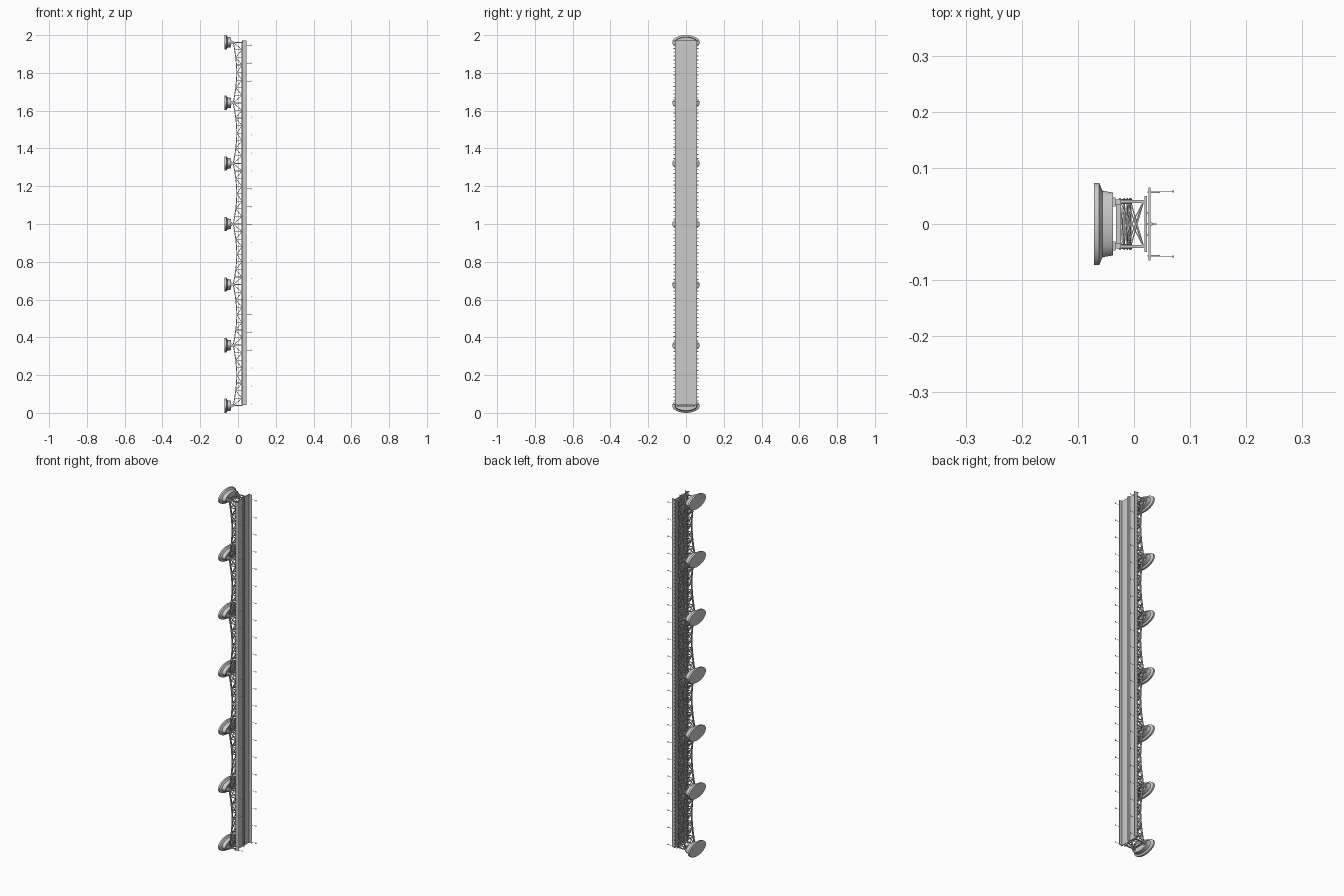
import bpy, bmesh, math
from mathutils import Vector, Matrix

if "Cube" in bpy.data.objects:
    bpy.data.objects.remove(bpy.data.objects["Cube"])

Z0, Z1, SPANS, PANELS = 0.038, 1.962, 6, 8
SPAN = (Z1 - Z0) / SPANS
TOP_X = 0.021


def finish(bm, name, smooth=False):
    bmesh.ops.recalc_face_normals(bm, faces=bm.faces)
    me = bpy.data.meshes.new(name)
    bm.to_mesh(me)
    bm.free()
    ob = bpy.data.objects.new(name, me)
    bpy.context.collection.objects.link(ob)
    if smooth:
        bpy.context.view_layer.objects.active = ob
        ob.select_set(True)
        bpy.ops.object.shade_smooth_by_angle(angle=math.radians(30))
        ob.select_set(False)
    return ob


def box(bm, x0, x1, y0, y1, z0, z1):
    m = Matrix.Translation(((x0 + x1) / 2, (y0 + y1) / 2, (z0 + z1) / 2))
    m = m @ Matrix.Diagonal((x1 - x0, y1 - y0, z1 - z0, 1))
    bmesh.ops.create_cube(bm, size=1, matrix=m)


def bar(bm, a, b, w, d=None):
    """Square bar from a to b; d is its size across y where possible."""
    a, b = Vector(a), Vector(b)
    t = (b - a).normalized()
    side = Vector((0, 1, 0)) if abs(t.y) < 0.6 else Vector((1, 0, 0))
    u = t.cross(side).normalized()
    v = u.cross(t).normalized()
    rot = Matrix((u, v, t)).transposed().to_4x4()
    m = Matrix.Translation((a + b) / 2) @ rot
    m = m @ Matrix.Diagonal((w, d or w, (b - a).length, 1))
    bmesh.ops.create_cube(bm, size=1, matrix=m)


def lower_x(z):
    """Arched lower chord: deep at the piers, shallow at mid span."""
    s = ((z - Z0) / SPAN) % 1.0
    return -0.006 - 0.019 * abs(2 * s - 1) ** 1.7


piers = [Z0 + SPAN * i for i in range(SPANS + 1)]
nodes = [Z0 + SPAN / PANELS * i for i in range(SPANS * PANELS + 1)]

# oval stepped piers: (x, half width y, half width z)
bm = bmesh.new()
rings = [(-0.071, 0.073, 0.038), (-0.062, 0.073, 0.038), (-0.056, 0.059, 0.029),
         (-0.037, 0.056, 0.026)]
N = 32
for zc in piers:
    loops = [[bm.verts.new((x, ry * math.cos(2 * math.pi * k / N),
                            zc + rz * math.sin(2 * math.pi * k / N))) for k in range(N)]
             for x, ry, rz in rings]
    bm.faces.new(loops[0])
    bm.faces.new(loops[-1])
    for p, q in zip(loops, loops[1:]):
        for k in range(N):
            bm.faces.new((p[k], p[(k + 1) % N], q[(k + 1) % N], q[k]))
finish(bm, "piers", True)

# bearings and cross beams on the piers
bm = bmesh.new()
for zc in piers:
    for y in (-0.039, 0.039):
        box(bm, -0.038, -0.033, y - 0.008, y + 0.008, zc - 0.010, zc + 0.010)
        box(bm, -0.034, -0.024, y - 0.005, y + 0.005, zc - 0.006, zc + 0.006)
    box(bm, -0.032, -0.027, -0.036, 0.036, zc - 0.003, zc + 0.003)
finish(bm, "bearings")

# side trusses: chords, posts and diagonals
bm = bmesh.new()
for y in (-0.040, 0.040):
    bar(bm, (TOP_X, y, nodes[0]), (TOP_X, y, nodes[-1]), 0.005, 0.007)
    for i, z in enumerate(nodes):
        bar(bm, (lower_x(z), y, z), (TOP_X, y, z), 0.003)
        if i == len(nodes) - 1:
            continue
        n = nodes[i + 1]
        bar(bm, (lower_x(z), y, z), (lower_x(n), y, n), 0.0045, 0.009)
        if i % 2 == 0:
            bar(bm, (lower_x(z), y, z), (TOP_X, y, n), 0.003, 0.004)
        else:
            bar(bm, (TOP_X, y, z), (lower_x(n), y, n), 0.003, 0.004)
    for z in piers:
        bar(bm, (-0.034, y, z), (TOP_X, y, z), 0.005)
finish(bm, "side_trusses")

# lateral bracing between the trusses
bm = bmesh.new()
for i, z in enumerate(nodes):
    x = lower_x(z)
    bar(bm, (x, -0.046, z), (x, 0.046, z), 0.003)
    bar(bm, (TOP_X, -0.050, z), (TOP_X, 0.050, z), 0.004)
    if i < len(nodes) - 1:
        n = nodes[i + 1]
        for s in (-1, 1):
            bar(bm, (x, -0.04 * s, z), (lower_x(n), 0.04 * s, n), 0.0025)
    if i % 2 == 0:
        for s in (-1, 1):
            bar(bm, (x, -0.04 * s, z), (TOP_X - 0.004, 0.04 * s, z), 0.002)
finish(bm, "lateral_bracing")

# road deck with stringers
D0, D1 = 0.041, 1.972
bm = bmesh.new()
box(bm, 0.0255, 0.029, -0.058, 0.058, D0, D1)
for y in (-0.02, 0, 0.02):
    box(bm, 0.022, 0.026, y - 0.0015, y + 0.0015, D0, D1)
finish(bm, "road_deck")

# parapet walls and central divider
bm = bmesh.new()
for s in (-1, 1):
    box(bm, 0.0245, 0.046, s * 0.0565 - 0.0015, s * 0.0565 + 0.0015, D0, D1)
box(bm, 0.0285, 0.033, -0.003, 0.003, D0, D1)
box(bm, 0.0325, 0.040, -0.0008, 0.0008, D0, D1)
finish(bm, "parapets_and_divider")

# deck edge brackets
bm = bmesh.new()
count = SPANS * 16
for i in range(count + 1):
    z = D0 + 0.003 + (D1 - D0 - 0.006) * i / count
    for s in (-1, 1):
        box(bm, 0.0255, 0.029, min(s * 0.057, s * 0.065), max(s * 0.057, s * 0.065),
            z - 0.002, z + 0.002)
finish(bm, "edge_brackets")

# lamp posts with small heads
bm = bmesh.new()
for i in range(21):
    z = D0 + 0.006 + (D1 - D0 - 0.032) * i / 20
    for s in (-1, 1):
        y = s * 0.0575
        bar(bm, (0.045, y, z), (0.070, y, z), 0.0011)
        box(bm, 0.0685, 0.071, y - 0.0018, y + 0.0018, z - 0.003, z + 0.003)
finish(bm, "lamp_posts")
